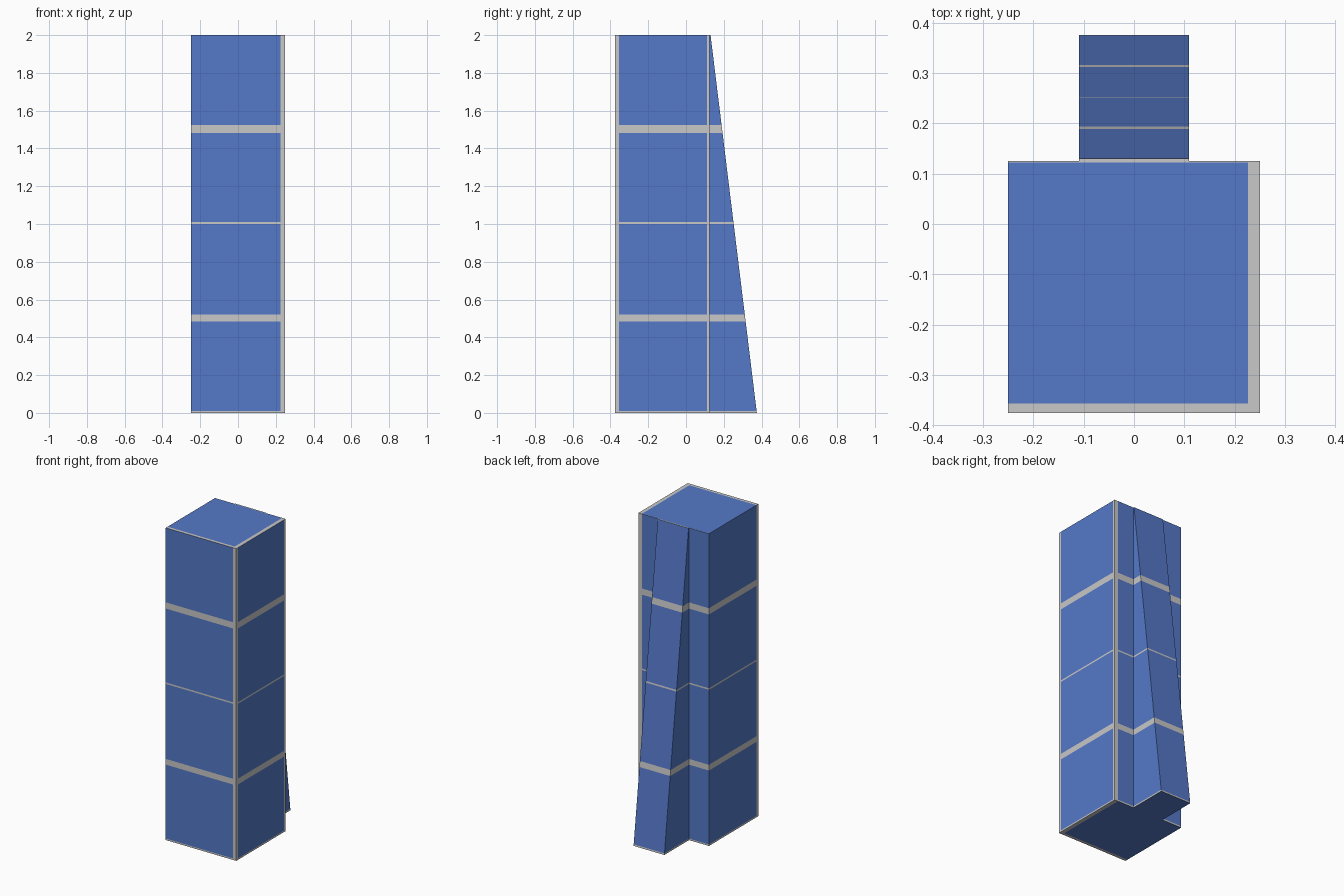
import bpy, bmesh
from mathutils import Vector

if "Cube" in bpy.data.objects:
    bpy.data.objects.remove(bpy.data.objects["Cube"])


def material(name, rgb):
    m = bpy.data.materials.new(name)
    m.diffuse_color = (*rgb, 1)
    m.use_nodes = True
    m.node_tree.nodes["Principled BSDF"].inputs["Base Color"].default_value = m.diffuse_color
    return m


BLUE = material("blue panel", (0.09, 0.19, 0.58))
GREY = material("light grey joint", (0.58, 0.58, 0.58))

# Horizontal joints shared by both parts
BANDS = [(0.0, 0.01), (0.483, 0.52), (1.0, 1.01), (1.483, 1.523)]


def in_band(z):
    return any(a < z < b for a, b in BANDS)


def prism(name, profile, x0, x1, cuts, is_joint):
    """Extrude a (y, z) profile along x, slice it, then colour faces by rule."""
    bm = bmesh.new()
    face = bm.faces.new([bm.verts.new((x0, y, z)) for y, z in profile])
    ext = bmesh.ops.extrude_face_region(bm, geom=[face], use_keep_orig=True)
    moved = [g for g in ext["geom"] if isinstance(g, bmesh.types.BMVert)]
    bmesh.ops.translate(bm, verts=moved, vec=(x1 - x0, 0, 0))
    bmesh.ops.recalc_face_normals(bm, faces=bm.faces)
    for axis, value in cuts:
        co, no = Vector(), Vector()
        co[axis], no[axis] = value, 1
        bmesh.ops.bisect_plane(bm, geom=bm.verts[:] + bm.edges[:] + bm.faces[:],
                               plane_co=co, plane_no=no)
    bmesh.ops.recalc_face_normals(bm, faces=bm.faces)
    for f in bm.faces:
        f.material_index = int(is_joint(f.calc_center_median(), f.normal))
    me = bpy.data.meshes.new(name)
    bm.to_mesh(me)
    bm.free()
    me.materials.append(BLUE)
    me.materials.append(GREY)
    ob = bpy.data.objects.new(name, me)
    bpy.context.collection.objects.link(ob)
    return ob


z_cuts = [(2, z) for band in BANDS for z in band if z > 0]


# Square column with joints along its corner edges
def column_joint(c, n):
    if abs(n.z) > 0.5:
        back = c.y > 0.122 and n.z > 0
        return c.x > 0.226 or c.y < -0.356 or back
    if in_band(c.z):
        return True
    if abs(n.y) > 0.5:
        return c.x > 0.226
    return c.y < -0.356 or (n.x > 0 and c.y > 0.111)


prism("column", [(-0.375, 0), (0.125, 0), (0.125, 2), (-0.375, 2)], -0.25, 0.25,
      z_cuts + [(0, 0.226), (1, -0.356), (1, 0.111), (1, 0.122)], column_joint)


# Sloping buttress on the back
def buttress_joint(c, n):
    return n.z > 0.9 or (n.z > -0.5 and in_band(c.z))


prism("buttress", [(0.125, 0), (0.375, 0), (0.13, 2), (0.125, 2)], -0.109, 0.109,
      z_cuts, buttress_joint)
